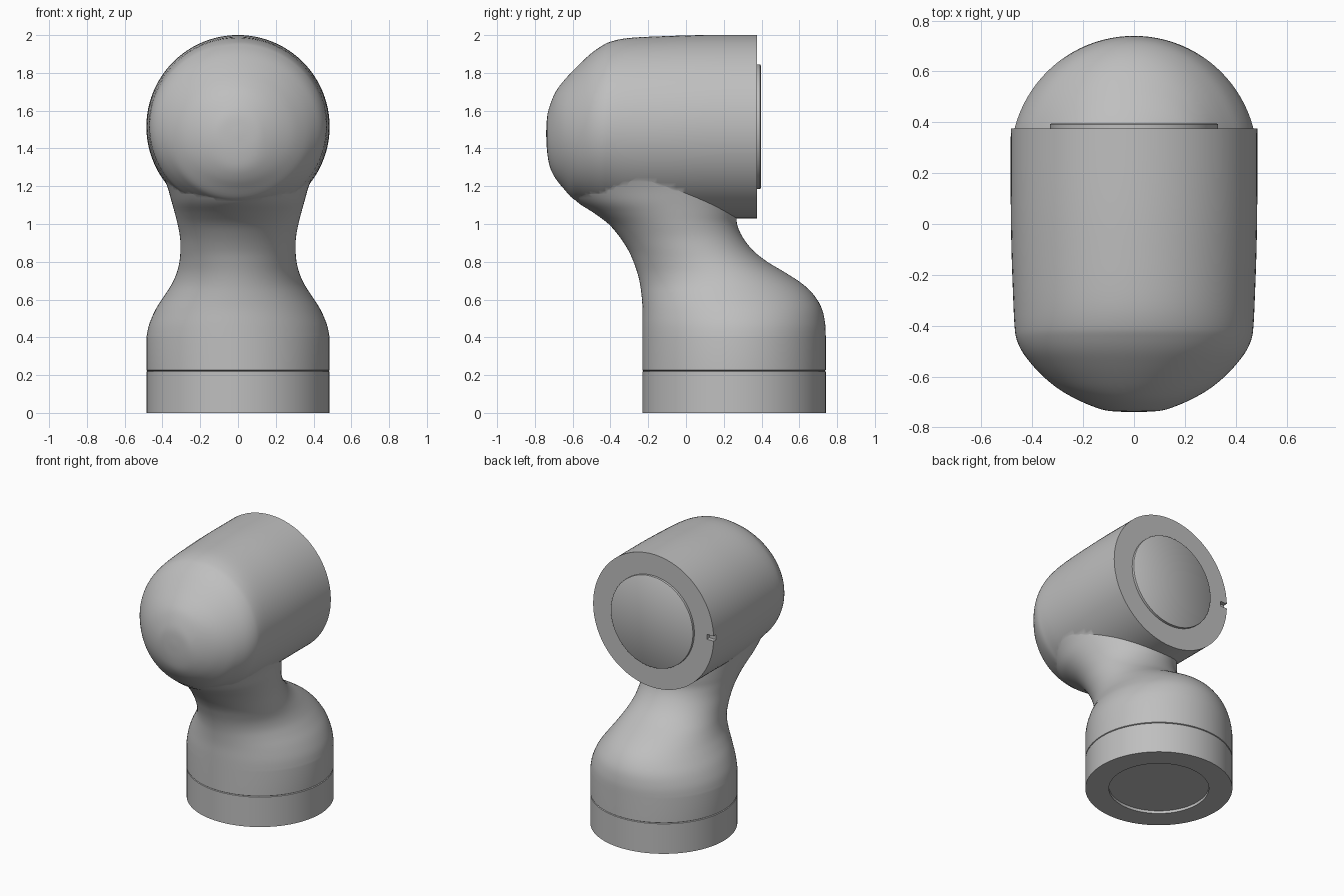
import bpy, bmesh, math

if "Cube" in bpy.data.objects:
    bpy.data.objects.remove(bpy.data.objects["Cube"])

SEG = 96
grey = bpy.data.materials.new("plain grey")
grey.diffuse_color = (0.52, 0.52, 0.52, 1)
grey.use_nodes = True
grey.node_tree.nodes["Principled BSDF"].inputs["Base Color"].default_value = grey.diffuse_color


def smooth_rows(rows, n=4):
    """Catmull-Rom interpolation between section rows."""
    out = []
    for i in range(len(rows) - 1):
        p0, p1 = rows[max(i - 1, 0)], rows[i]
        p2, p3 = rows[i + 1], rows[min(i + 2, len(rows) - 1)]
        for k in range(n):
            t = k / n
            out.append(tuple(0.5 * (2 * b + (c - a) * t + (2 * a - 5 * b + 4 * c - d) * t * t
                                    + (3 * b - a - 3 * c + d) * t ** 3)
                             for a, b, c, d in zip(p0, p1, p2, p3)))
    return out + [rows[-1]]


def loft(name, rows, axis):
    """Elliptical sections: (position on axis, low edge, high edge, half width in x)."""
    bm = bmesh.new()
    rings = []
    for t, lo, hi, hw in rows:
        ring = []
        for s in range(SEG):
            a = 2 * math.pi * s / SEG
            x = hw * math.cos(a)
            o = (lo + hi) / 2 + (hi - lo) / 2 * math.sin(a)
            ring.append(bm.verts.new((x, o, t) if axis == 'z' else (x, t, o)))
        rings.append(ring)
    for r0, r1 in zip(rings, rings[1:]):
        for s in range(SEG):
            e = (s + 1) % SEG
            bm.faces.new((r0[s], r0[e], r1[e], r1[s]))
    bm.faces.new(rings[0])
    bm.faces.new(rings[-1])
    bmesh.ops.recalc_face_normals(bm, faces=bm.faces)
    me = bpy.data.meshes.new(name)
    bm.to_mesh(me)
    bm.free()
    me.materials.append(grey)
    ob = bpy.data.objects.new(name, me)
    bpy.context.collection.objects.link(ob)
    return ob


def disc(t, c, r):
    return (t, c - r, c + r, r)


def combine(target, other, op):
    m = target.modifiers.new(op.lower(), 'BOOLEAN')
    m.operation, m.object, m.solver = op, other, 'EXACT'
    bpy.context.view_layer.objects.active = target
    bpy.ops.object.modifier_apply(modifier=m.name)
    bpy.data.objects.remove(other)


# Lower housing and neck, lofted upwards
neck = [(.4, -.23, .74, .485), (.47, -.23, .737, .47), (.55, -.23, .72, .435),
        (.62, -.235, .68, .39), (.68, -.243, .62, .352), (.74, -.257, .53, .325),
        (.8, -.278, .43, .31), (.86, -.305, .355, .305), (.93, -.35, .30, .307),
        (1.0, -.41, .27, .32), (1.06, -.49, .27, .335), (1.12, -.58, .27, .352),
        (1.2, -.645, .25, .375), (1.3, -.69, .18, .415), (1.4, -.70, .05, .455),
        (1.5, -.69, -.02, .47)]
start = [disc(.222, .255, .48), disc(.226, .255, .485)]
body = loft("elbow_body", start + smooth_rows(neck), 'z')

# Upper horizontal barrel with domed front
barrel = [(-.74, 1.465, 1.495, .015), (-.735, 1.38, 1.57, .1), (-.72, 1.30, 1.63, .155),
          (-.69, 1.24, 1.70, .225), (-.65, 1.19, 1.755, .295), (-.6, 1.135, 1.81, .357),
          (-.55, 1.11, 1.86, .404), (-.5, 1.09, 1.905, .441), (-.45, 1.07, 1.94, .463),
          (-.4, 1.06, 1.965, .47), (-.3, 1.04, 1.985, .475), (-.1, 1.03, 1.995, .482),
          (.1, 1.03, 2.0, .485), (.375, 1.03, 2.0, .485)]
combine(body, loft("barrel", smooth_rows(barrel), 'y'), 'UNION')

# Small alignment slot in the rear rim
bpy.ops.mesh.primitive_cube_add(size=1, location=(-.465, .37, 1.515))
slot = bpy.context.object
slot.name = "slot_cutter"
slot.scale = (.07, .05, .036)
slot.hide_render = True
combine(body, slot, 'DIFFERENCE')

# Base ring with recessed underside
base = loft("base_ring", [disc(.02, .255, .33), disc(0, .255, .33), disc(0, .255, .485),
                          disc(.218, .255, .485), disc(.222, .255, .48)], 'z')

# Raised round plate on the rear face
plate = loft("rear_plate", [disc(.374, 1.515, .33), disc(.392, 1.515, .33),
                            disc(.396, 1.515, .325)], 'y')

for ob in (body, base, plate):
    bpy.ops.object.select_all(action='DESELECT')
    ob.select_set(True)
    bpy.context.view_layer.objects.active = ob
    bpy.ops.object.shade_smooth_by_angle(angle=math.radians(40))
